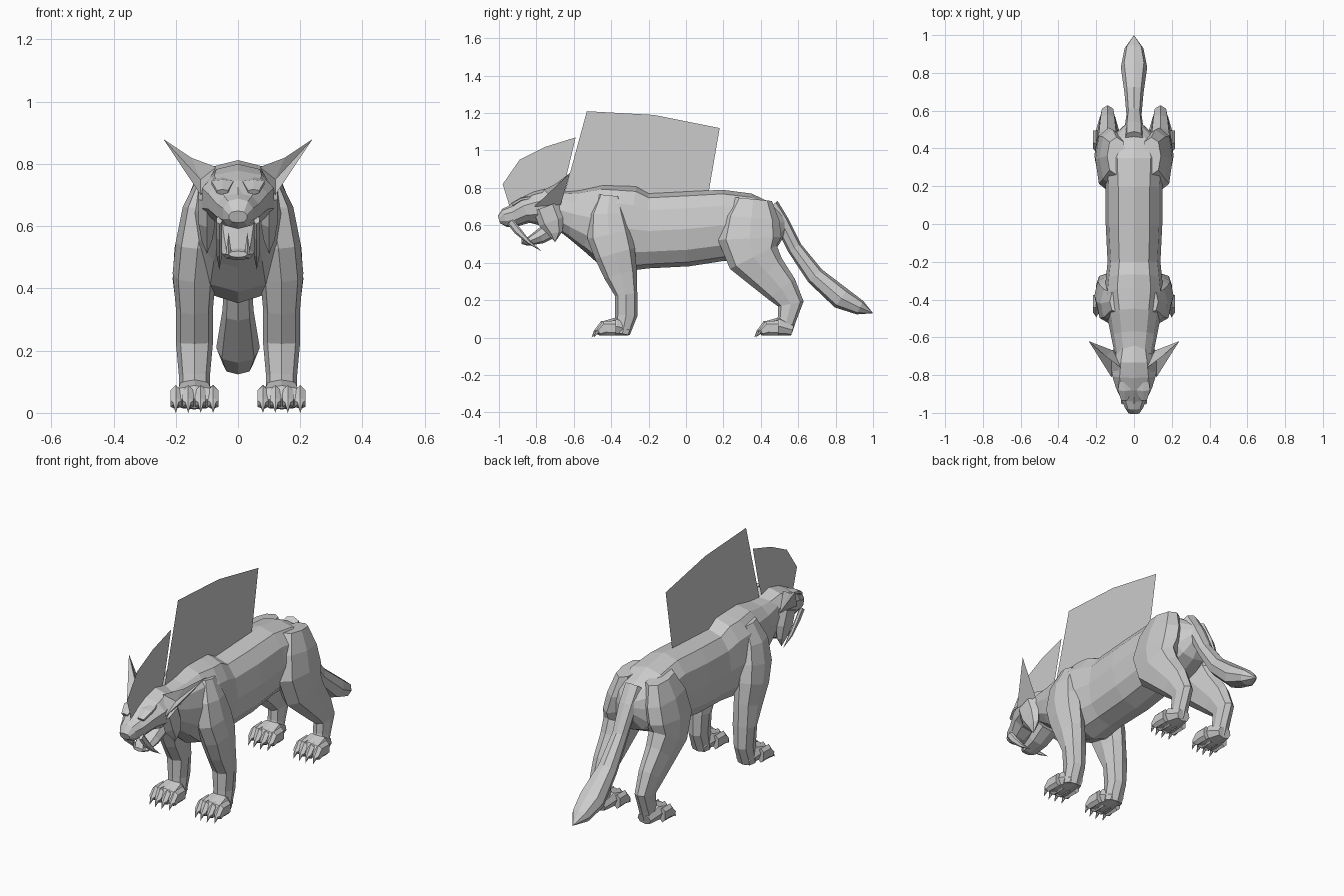
import bpy, bmesh, math
from mathutils import Vector

if "Cube" in bpy.data.objects:
    bpy.data.objects.remove(bpy.data.objects["Cube"])

# One plain grey for the whole animal
grey = bpy.data.materials.new("stone grey")
grey.use_nodes = True
colour = (.6, .6, .6, 1)
grey.diffuse_color = colour
grey.node_tree.nodes["Principled BSDF"].inputs["Base Color"].default_value = colour


def finish(name, bm, mirror):
    """Turn a bmesh into a flat-shaded object, mirrored across x if asked."""
    bmesh.ops.remove_doubles(bm, verts=bm.verts[:], dist=.0001)
    bmesh.ops.recalc_face_normals(bm, faces=bm.faces[:])
    mesh = bpy.data.meshes.new(name)
    bm.to_mesh(mesh)
    bm.free()
    mesh.materials.append(grey)
    obj = bpy.data.objects.new(name, mesh)
    bpy.context.collection.objects.link(obj)
    if mirror:
        modifier = obj.modifiers.new("mirror", "MIRROR")
        modifier.use_mirror_merge = False


def signed_power(value, power=.85):
    """Squares off a circle a little, giving a boxier section."""
    return math.copysign(abs(value) ** power, value)


def loft(name, path, sides=8, x=0, shift=0, lean=0, mirror=False):
    """Skin along a side-view path; each stop is (y, z, half width, half depth).
    Sections stand square to the path; lean draws the upper part inwards."""
    bm = bmesh.new()
    centres = [Vector((x - lean * max(0, z - .5), y + shift, z)) for y, z, width, depth in path]
    loops = []
    for index, (y, z, width, depth) in enumerate(path):
        before = centres[max(index - 1, 0)]
        after = centres[min(index + 1, len(path) - 1)]
        tangent = after - before
        normal = Vector((0, -tangent.z, tangent.y)).normalized()
        loop = []
        for i in range(sides):
            angle = math.tau * i / sides
            across = Vector((width * signed_power(math.sin(angle)), 0, 0))
            along = normal * depth * signed_power(math.cos(angle))
            loop.append(bm.verts.new(centres[index] + across + along))
        loops.append(loop)
    for first, second in zip(loops, loops[1:]):
        for i in range(sides):
            j = (i + 1) % sides
            bm.faces.new((first[i], first[j], second[j], second[i]))
    bm.faces.new(loops[0])
    bm.faces.new(loops[-1])
    finish(name, bm, mirror)


def sheet(name, points, faces, mirror=False):
    """Thin surface made from a few corner points."""
    bm = bmesh.new()
    verts = [bm.verts.new(point) for point in points]
    for face in faces:
        bm.faces.new([verts[i] for i in face])
    finish(name, bm, mirror)


def crest(name, outline):
    """Upright flat plate on the centre line."""
    sheet(name, [(0, y, z) for y, z in outline], [range(len(outline))])


# Torso and neck, from throat to rump
loft("torso", [
    (-.7, .69, .1, .09),
    (-.6, .66, .12, .13),
    (-.5, .64, .14, .18),
    (-.4, .6, .16, .22),
    (-.3, .58, .15, .23),
    (-.2, .57, .14, .2),
    (0, .58, .15, .2),
    (.2, .6, .15, .19),
    (.35, .59, .16, .18),
    (.46, .6, .12, .13),
    (.53, .62, .04, .05)], sides=12)

# Tail, swelling before its pointed tip
loft("tail", [
    (.45, .7, .05, .05),
    (.51, .62, .05, .04),
    (.58, .48, .04, .04),
    (.69, .33, .05, .05),
    (.83, .21, .07, .06),
    (.93, .16, .05, .04),
    (1, .13, 0, 0)])

# Legs
loft("front_legs", [
    (-.41, .76, .04, .06),
    (-.42, .66, .07, .1),
    (-.41, .55, .07, .12),
    (-.38, .45, .07, .11),
    (-.35, .34, .06, .09),
    (-.32, .23, .06, .06),
    (-.32, .12, .05, .06),
    (-.34, .02, .05, .04)], x=.14, lean=.2, mirror=True)
loft("hind_legs", [
    (.36, .74, .05, .1),
    (.35, .64, .07, .15),
    (.34, .53, .07, .17),
    (.36, .43, .07, .14),
    (.43, .35, .06, .11),
    (.51, .26, .05, .09),
    (.56, .18, .04, .07),
    (.54, .1, .04, .05),
    (.52, .04, .04, .05)], x=.14, lean=.2, mirror=True)

# Paws, each with four clawed toes
for name, front in (("front", -.51), ("hind", .36)):
    loft(name + "_paws", [
        (.21, .04, .04, .03),
        (.14, .06, .06, .05),
        (.08, .05, .07, .04),
        (.05, .03, .06, .02)], x=.14, shift=front, mirror=True)
    for toe in range(4):
        offset = toe - 1.5
        loft(f"{name}_toes_{toe}", [
            (.12, .05, .02, .04),
            (.06, .05, .02, .04),
            (.03, .03, .02, .02),
            (.02, .03, .01, .01),
            (0, 0, 0, 0)], sides=6, x=.14 + offset * .04,
            shift=front + abs(offset) * .01, mirror=True)

# Head
loft("skull", [
    (-.66, .68, .09, .1),
    (-.74, .7, .11, .1),
    (-.8, .69, .12, .09),
    (-.86, .68, .1, .07),
    (-.92, .65, .07, .06),
    (-.97, .64, .05, .05),
    (-1, .63, .03, .02)], sides=10)
loft("lower_jaw", [
    (-.7, .59, .07, .05),
    (-.78, .54, .06, .04),
    (-.85, .51, .05, .02),
    (-.88, .51, .03, .01)])
loft("nose", [
    (-.9, .71, .03, .02),
    (-.95, .68, .02, .02),
    (-.98, .65, .03, .02)], sides=6)
loft("brows", [
    (-.93, .71, .02, .01),
    (-.88, .74, .04, .01),
    (-.82, .75, .03, .01)], sides=6, x=.05, mirror=True)
loft("cheek_ruffs", [
    (-.75, .7, .03, .07),
    (-.72, .62, .03, .07),
    (-.7, .56, .02, .04),
    (-.7, .51, 0, 0)], sides=6, x=.1, mirror=True)

# Teeth
loft("sabre_teeth", [
    (-.94, .62, .01, .02),
    (-.9, .57, .01, .02),
    (-.84, .51, .01, .01),
    (-.77, .46, 0, 0)], sides=6, x=.06, mirror=True)
loft("lower_teeth", [
    (-.87, .51, .01, .01),
    (-.88, .58, 0, 0)], sides=4, x=.03, mirror=True)

# Ears: swept-back cups
lower, upper, back = (.12, -.81, .7), (.07, -.76, .79), (.11, -.67, .71)
inner, ridge, tip = (.12, -.72, .75), (.15, -.7, .82), (.24, -.62, .88)
sheet("ears", [lower, upper, back, inner, ridge, tip],
      [(1, 4, 3), (4, 5, 3), (0, 1, 3), (0, 3, 5), (0, 5, 2), (1, 2, 4), (2, 5, 4)], mirror=True)

# Upright plates along the head and back
crest("head_crest", [(-.94, .69), (-.98, .82), (-.89, .95), (-.75, 1.02),
                     (-.59, 1.07), (-.64, .86), (-.67, .77)])
crest("back_crest", [(-.65, .77), (-.62, .88), (-.53, 1.21), (-.17, 1.19),
                     (.18, 1.12), (.12, .77)])
